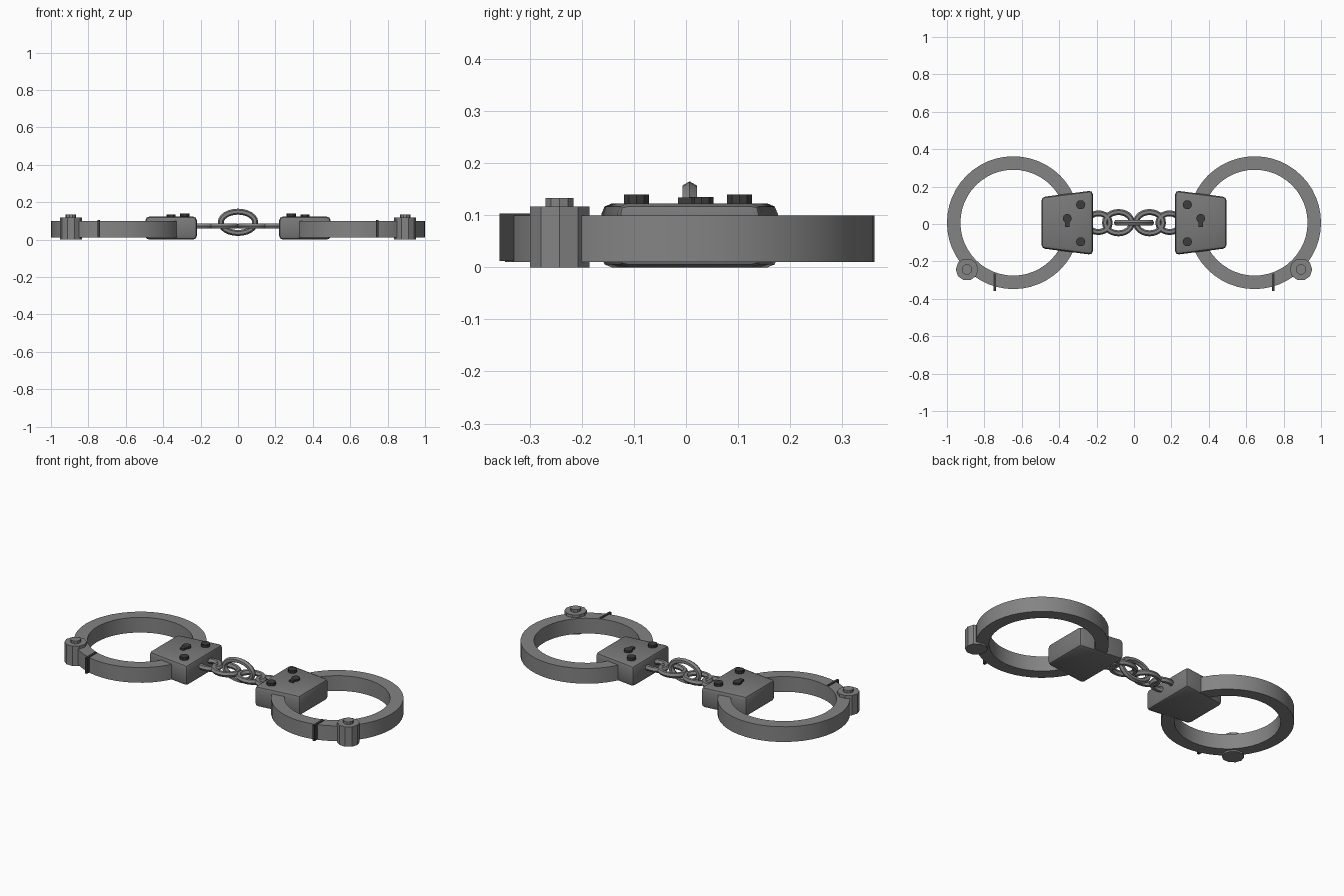
import bpy, bmesh
from math import sin, cos, pi, radians
from mathutils import Vector

default = bpy.data.objects.get("Cube")
if default:
    bpy.data.objects.remove(default, do_unlink=True)


def material(name, value):
    m = bpy.data.materials.new(name)
    m.use_nodes = True
    color = (value, value, value, 1)
    m.diffuse_color = color
    m.node_tree.nodes["Principled BSDF"].inputs["Base Color"].default_value = color
    return m


STEEL = material("steel grey", 0.23)
CASE = material("lock grey", 0.19)
DARK = material("dark metal", 0.045)
MID_Y = 0.007


def build(name, bm, mat, smooth=True):
    bmesh.ops.recalc_face_normals(bm, faces=bm.faces)
    mesh = bpy.data.meshes.new(name)
    bm.to_mesh(mesh)
    bm.free()
    mesh.materials.append(mat)
    ob = bpy.data.objects.new(name, mesh)
    bpy.context.collection.objects.link(ob)
    if smooth:
        bpy.ops.object.select_all(action="DESELECT")
        ob.select_set(True)
        bpy.context.view_layer.objects.active = ob
        bpy.ops.object.shade_smooth_by_angle(angle=radians(30))
    return ob


def prism(name, points, z0, z1, mat, bevel=0):
    """Extrude an outline upwards, with optional rounded edges."""
    bm = bmesh.new()
    face = bm.faces.new([bm.verts.new((x, y, z0)) for x, y in points])
    top = bmesh.ops.extrude_face_region(bm, geom=[face])["geom"]
    bmesh.ops.translate(bm, vec=(0, 0, z1 - z0),
                        verts=[g for g in top if isinstance(g, bmesh.types.BMVert)])
    if bevel:
        bmesh.ops.bevel(bm, geom=bm.edges[:], offset=bevel, segments=2,
                        profile=0.5, affect="EDGES")
    return build(name, bm, mat, bevel > 0)


def disc(x, y, r, sides):
    return [(x + r * cos(2 * pi * i / sides), y + r * sin(2 * pi * i / sides))
            for i in range(sides)]


def box(x0, x1, y0, y1):
    return [(x0, y0), (x1, y0), (x1, y1), (x0, y1)]


def loop(name, center, path, section, mat):
    """Sweep a closed section of (outward, sideways) offsets around a closed path."""
    bm = bmesh.new()
    rings = []
    for point, out, side in path:
        rings.append([bm.verts.new(Vector(center) + point + out * a + side * b)
                      for a, b in section])
    n, m = len(rings), len(section)
    for i in range(n):
        for j in range(m):
            a, b = rings[i], rings[(i + 1) % n]
            k = (j + 1) % m
            bm.faces.new((a[j], b[j], b[k], a[k]))
    return build(name, bm, mat)


def ellipse(rx, ry, steps, upright=False):
    second = Vector((0, 0, 1)) if upright else Vector((0, 1, 0))
    side = Vector((0, 1, 0)) if upright else Vector((0, 0, 1))
    first = Vector((1, 0, 0))
    path = []
    for i in range(steps):
        c, s = cos(2 * pi * i / steps), sin(2 * pi * i / steps)
        out = (first * c * ry + second * s * rx).normalized()
        path.append((first * c * rx + second * s * ry, out, side))
    return path


WIRE = disc(0, 0, 0.016, 6)

for word, s in (("right", -1), ("left", 1)):
    # Cuff band
    loop(word + "_cuff", (s * 0.645, MID_Y, 0.055), ellipse(0.319, 0.319, 48),
         box(-0.036, 0.036, -0.045, 0.045), STEEL)
    # Tapered lock case
    prism(word + "_lock_case",
          [(s * 0.22, -0.165), (s * 0.495, -0.13), (s * 0.495, 0.144), (s * 0.22, 0.179)],
          0.0, 0.123, CASE, 0.02)
    # Rivets and keyhole
    for end, y in (("front", -0.095), ("back", 0.103)):
        prism(f"{word}_{end}_rivet", disc(s * 0.285, y, 0.025, 10), 0.11, 0.14, DARK)
    prism(word + "_keyhole", disc(s * 0.357, 0.03, 0.024, 10), 0.11, 0.135, DARK)
    prism(word + "_keyhole_slot", box(s * 0.357 - 0.013, s * 0.357 + 0.013, -0.015, 0.025),
          0.11, 0.134, DARK)
    # Hinge barrel and pin
    prism(word + "_hinge_barrel", disc(s * 0.893, -0.243, 0.06, 10), 0.0, 0.117, STEEL)
    prism(word + "_hinge_pin", disc(s * 0.893, -0.243, 0.028, 10), 0.1, 0.133, STEEL)
    # Opening seam
    prism(word + "_cuff_seam", box(s * 0.745 - 0.007, s * 0.745 + 0.007, -0.358, -0.265),
          0.012, 0.104, DARK)
    # Anchor loop and flat chain link
    loop(word + "_anchor_loop", (s * 0.19, MID_Y, 0.073), ellipse(0.06, 0.05, 20),
         WIRE, STEEL)
    loop(word + "_chain_link", (s * 0.083, MID_Y, 0.073), ellipse(0.072, 0.057, 24),
         WIRE, STEEL)

# Upright middle link
loop("middle_chain_link", (0, MID_Y, 0.0925), ellipse(0.092, 0.057, 24, True), WIRE, STEEL)
